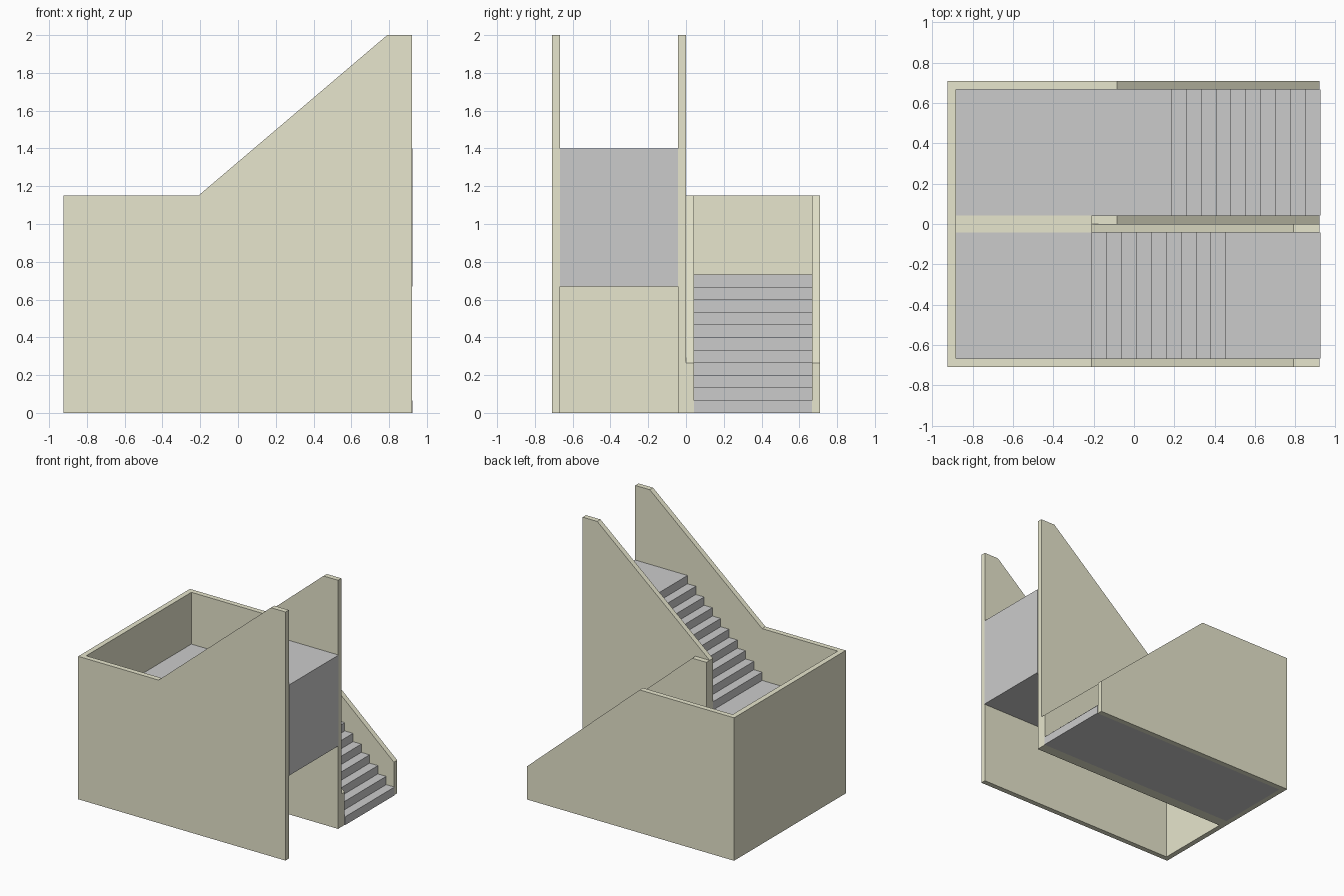
import bpy, bmesh

if "Cube" in bpy.data.objects:
    bpy.data.objects.remove(bpy.data.objects["Cube"])

X, XW, Y, T = 0.925, 0.92, 0.71, 0.042   # half length, wall end, half depth, wall thickness
RISE, RUN = 1.4 / 21, 0.0738
MID, TOP, SOFFIT = RISE * 11, 1.4, 0.67  # landing heights and underside of upper flight
TURN, PARAPET = -0.21, 1.15

plaster = bpy.data.materials.new("plaster")
plaster.diffuse_color = (0.8, 0.79, 0.61, 1)
plaster.use_nodes = True
plaster.node_tree.nodes["Principled BSDF"].inputs["Base Color"].default_value = plaster.diffuse_color


def prism(name, profile, y0, y1, material=None):
    """Extrude an x-z profile from y0 to y1."""
    bm = bmesh.new()
    face = bm.faces.new([bm.verts.new((x, y0, z)) for x, z in profile])
    ext = bmesh.ops.extrude_face_region(bm, geom=[face])["geom"]
    verts = [v for v in ext if isinstance(v, bmesh.types.BMVert)]
    bmesh.ops.translate(bm, verts=verts, vec=(0, y1 - y0, 0))
    bmesh.ops.recalc_face_normals(bm, faces=bm.faces)
    mesh = bpy.data.meshes.new(name)
    bm.to_mesh(mesh)
    bm.free()
    obj = bpy.data.objects.new(name, mesh)
    bpy.context.collection.objects.link(obj)
    if material:
        mesh.materials.append(material)
    return obj


def steps(x, z, direction, risers):
    """Stepped outline starting at the foot of the first riser."""
    pts = [(x, z)]
    for i in range(risers):
        xi = x + direction * i * RUN
        if i:
            pts.append((xi, z + i * RISE))
        pts.append((xi, z + (i + 1) * RISE))
    return pts


inner_x = -X + T

# Lower flight, solid to the ground, rising towards -x into the half landing
prism("lower_flight", steps(X, 0, -1, 11) + [(inner_x, MID), (inner_x, 0)], T, Y - T)

# Upper flight with flat underside, rising towards +x from the half landing
prism("upper_flight",
      [(inner_x, SOFFIT), (inner_x, MID)] + steps(TURN, MID, 1, 10)[0:]
      + [(X, TOP), (X, SOFFIT)], -Y + T, -T)

# Parapet outlines: low slope beside the lower flight, tall beside the upper
low_slope = [(-0.085, PARAPET), (XW, 0.265), (XW, 0)]
high_slope = [(TURN, PARAPET), (0.79, 2.0), (XW, 2.0), (XW, 0)]
outer_start = [(inner_x, 0), (inner_x, PARAPET)]
inner_start = [(inner_x, 0), (inner_x, MID), (TURN, MID), (TURN, PARAPET)]

prism("back_wall", outer_start + low_slope, Y - T, Y, plaster)
prism("front_wall", outer_start + high_slope, -Y, -Y + T, plaster)
prism("lower_inner_wall", inner_start + low_slope, 0, T, plaster)
prism("upper_inner_wall", inner_start + high_slope[1:], -T, 0, plaster)

# End wall behind the half landing
prism("end_wall", [(-X, 0), (-X, PARAPET), (inner_x, PARAPET), (inner_x, 0)], -Y, Y, plaster)
